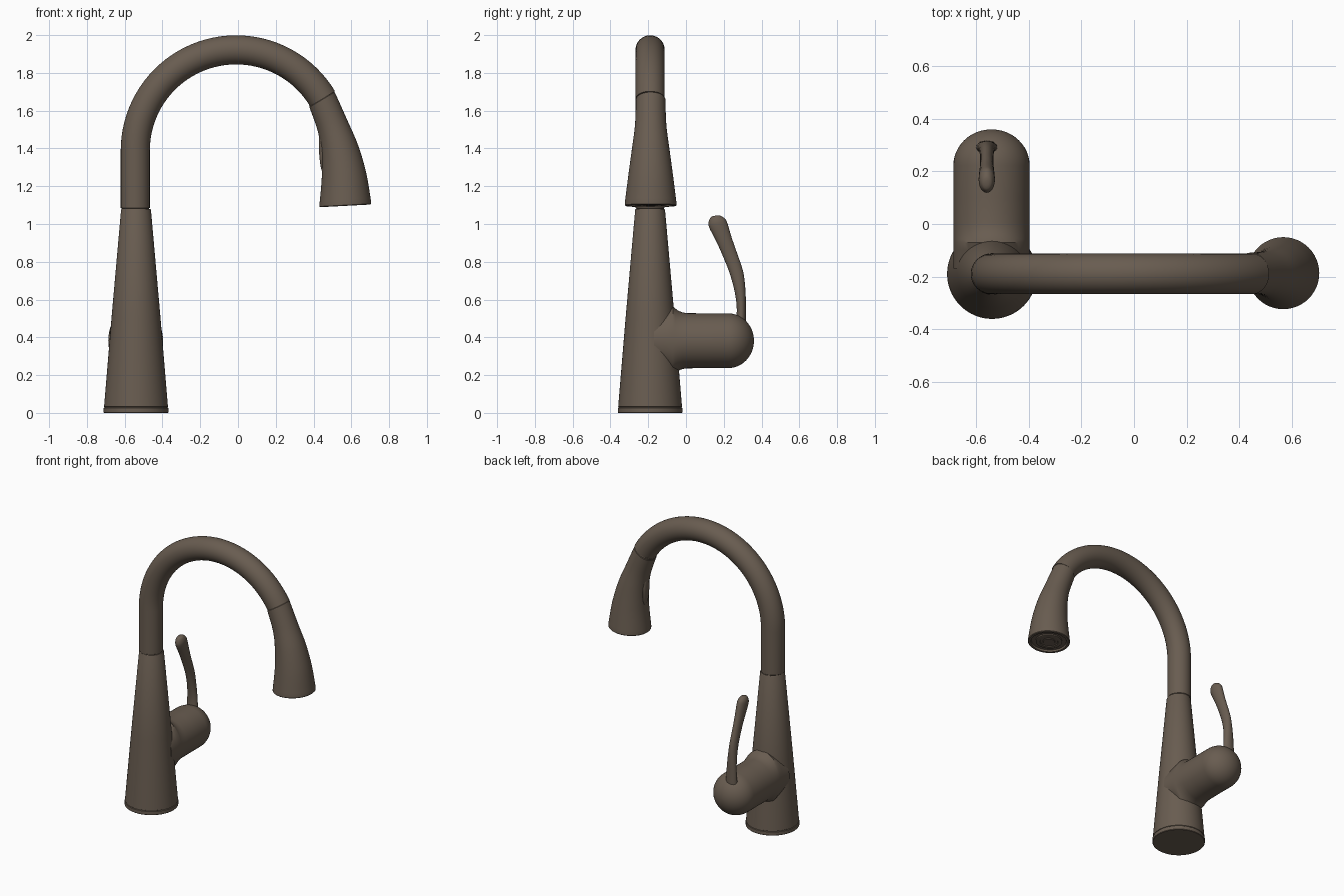
import bpy, bmesh, math
from mathutils import Vector

if "Cube" in bpy.data.objects:
    bpy.data.objects.remove(bpy.data.objects["Cube"])

bronze = bpy.data.materials.new("oiled bronze")
bronze.use_nodes = True
colour = (0.14, 0.108, 0.081, 1)
bronze.diffuse_color = colour
bronze.node_tree.nodes["Principled BSDF"].inputs["Base Color"].default_value = colour

X, Y, Z = Vector((1, 0, 0)), Vector((0, 1, 0)), Vector((0, 0, 1))
CX, CY = -0.54, -0.19


def loft(name, rings, sides=48):
    """Skin a row of elliptical rings, each given as (centre, half axis, half axis)."""
    bm = bmesh.new()
    loops = []
    for c, u, v in rings:
        angles = [2 * math.pi * i / sides for i in range(sides)]
        loops.append([bm.verts.new(c + u * math.cos(a) + v * math.sin(a)) for a in angles])
    for a, b in zip(loops, loops[1:]):
        for i in range(sides):
            j = (i + 1) % sides
            bm.faces.new((a[i], a[j], b[j], b[i]))
    bm.faces.new(loops[0])
    bm.faces.new(loops[-1])
    bmesh.ops.recalc_face_normals(bm, faces=bm.faces)
    mesh = bpy.data.meshes.new(name)
    bm.to_mesh(mesh)
    bm.free()
    obj = bpy.data.objects.new(name, mesh)
    bpy.context.collection.objects.link(obj)
    finish(obj)
    return obj


def finish(obj):
    obj.data.materials.append(bronze)
    bpy.ops.object.select_all(action='DESELECT')
    obj.select_set(True)
    bpy.context.view_layer.objects.active = obj
    bpy.ops.object.shade_smooth_by_angle(angle=math.radians(35))


def smooth(points, steps=5):
    """Catmull-Rom curve through tuples of any length."""
    p = [points[0]] + points + [points[-1]]
    out = []
    for a, b, c, d in zip(p, p[1:], p[2:], p[3:]):
        for s in range(steps):
            t = s / steps
            out.append(tuple(
                0.5 * (2 * j + (k - i) * t + (2 * i - 5 * j + 4 * k - l) * t**2
                       + (3 * j - i - 3 * k + l) * t**3)
                for i, j, k, l in zip(a, b, c, d)))
    return out + [points[-1]]


def upright(profile, x=CX, y=CY):
    return [(Vector((x, y, z)), X * r, Y * r) for r, z in profile]


# Base ring and tapered column, with a fine groove between them
loft("base_ring", upright([(0.168, 0), (0.171, 0.003), (0.171, 0.026), (0.168, 0.028)]), 64)
loft("column", upright([(0.166, 0.026), (0.166, 0.031), (0.169, 0.033), (0.13, 0.5),
                        (0.079, 1.075), (0.076, 1.08)]), 64)

# Gooseneck: straight riser followed by an arc
ARC, BEND, TUBE = Vector((-0.01, CY, 1.388)), 0.534, 0.077
neck = upright([(0.073, 1.07), (0.073, 1.083), (TUBE, 1.086), (TUBE, 1.388)], ARC.x - BEND)
END = 31
for i in range(1, 41):
    a = math.radians(180 - (180 - END) * i / 40)
    radial = X * math.cos(a) + Z * math.sin(a)
    neck.append((ARC + radial * BEND, -radial * TUBE, Y * TUBE))
loft("gooseneck", neck)

# Spray head: x, z, radius, tilt
stations = [(0.445, 1.658, 0.078, 31), (0.499, 1.525, 0.083, 19), (0.538, 1.4, 0.099, 11),
            (0.561, 1.26, 0.118, 6), (0.568, 1.11, 0.137, 3)]


def tilted(x, z, r, tilt):
    a = math.radians(tilt)
    return (Vector((x, CY + 0.003, z)), (X * math.cos(a) + Z * math.sin(a)) * r, Y * r)


head = [tilted(0.439, 1.668, 0.073, END), tilted(0.443, 1.661, 0.074, END)]
head += [tilted(*s) for s in smooth(stations)]
# Rounded lip and recessed outlet
head += [tilted(0.568, z, r, 3) for z, r in
         [(1.1, 0.137), (1.096, 0.133), (1.096, 0.118), (1.108, 0.114), (1.108, 0.09)]]
loft("spray_head", head)
loft("aerator", [tilted(0.568, z, r, 3) for z, r in
                 [(1.112, 0.085), (1.1, 0.085), (1.098, 0.08), (1.098, 0.06),
                  (1.103, 0.057), (1.103, 0.04), (1.099, 0.037)]])

# Spray button on the inner side of the head
bpy.ops.mesh.primitive_uv_sphere_add(segments=24, ring_count=16, location=(0.443, CY + 0.003, 1.385))
button = bpy.context.object
button.name = "spray_button"
button.scale = (0.014, 0.032, 0.11)
button.rotation_euler.y = math.radians(-3)
finish(button)

# Valve housing: flared into the column at one end, domed at the other
WIDE, HIGH = 0.145, 0.382
housing = [(-0.17, 0.14), (-0.1, 0.17), (-0.07, 0.184), (-0.058, 0.172), (-0.042, 0.16),
           (-0.02, 0.15), (0.005, 0.146), (0.1, WIDE)]
rings = [(Vector((CX - 0.002, y, HIGH)), X * WIDE, Z * r) for y, r in housing]
for i in range(13):
    a = math.radians(7.3 * i)
    r = WIDE * math.cos(a)
    rings.append((Vector((CX - 0.002, 0.223 + 0.137 * math.sin(a), HIGH)), X * r, Z * r))
loft("valve_housing", rings)

# Lever handle: y, z, half width, half depth
lever = [(0.29, 0.46, 0.042, 0.028), (0.293, 0.55, 0.037, 0.024), (0.287, 0.64, 0.031, 0.028),
         (0.268, 0.74, 0.026, 0.035), (0.232, 0.84, 0.025, 0.038), (0.2, 0.92, 0.028, 0.042),
         (0.172, 0.99, 0.031, 0.049), (0.164, 1.018, 0.029, 0.044), (0.157, 1.038, 0.02, 0.028),
         (0.155, 1.044, 0.008, 0.012)]
tilt = Vector((0, 1, 0.18))
loft("lever_handle", [(Vector((-0.56, y, z)), X * w, tilt * d) for y, z, w, d in smooth(lever, 4)], 24)
